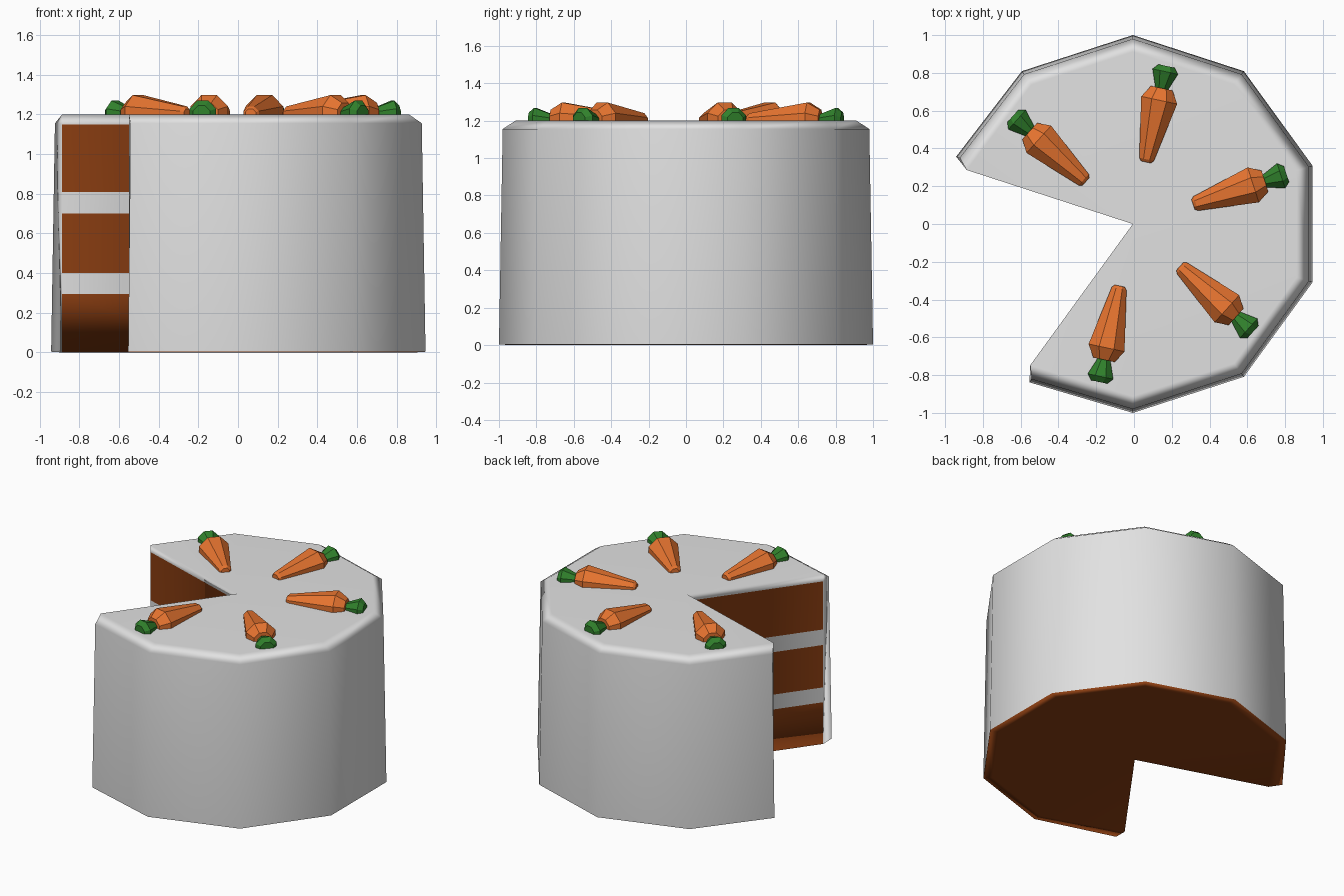
import bpy, bmesh
from math import radians, sin, cos, pi

if "Cube" in bpy.data.objects:
    bpy.data.objects.remove(bpy.data.objects["Cube"])


def material(name, rgb):
    m = bpy.data.materials.new(name)
    m.diffuse_color = (*rgb, 1)
    m.use_nodes = True
    m.node_tree.nodes["Principled BSDF"].inputs["Base Color"].default_value = m.diffuse_color
    return m


FROSTING = material("frosting", (0.76, 0.76, 0.76))
SPONGE = material("sponge", (0.27, 0.05, 0.006))
ORANGE = material("carrot_orange", (0.82, 0.18, 0.03))
GREEN = material("leaf_green", (0.03, 0.22, 0.025))
CX = -0.006  # the cake axis sits slightly left of the origin


def finish(name, bm, mats):
    bmesh.ops.recalc_face_normals(bm, faces=bm.faces[:])
    me = bpy.data.meshes.new(name)
    bm.to_mesh(me)
    bm.free()
    for m in mats:
        me.materials.append(m)
    ob = bpy.data.objects.new(name, me)
    bpy.context.collection.objects.link(ob)
    return ob


def polar(r, deg, z, shift=0.0):
    a = radians(deg)
    return (CX + r * cos(a) - shift * sin(a), r * sin(a) + shift * cos(a), z)


# Cake: a ten-sided drum missing two sides, with a softened top rim
bm = bmesh.new()
angles = [234 + 36 * i for i in range(9)]
shifts = [0.05] + [0] * 7 + [-0.05]
levels = [0, 0.295, 0.40, 0.70, 0.81, 1.15, 1.20]
CUT_R = 0.925

core = [bm.verts.new((CX, 0, z)) for z in levels]
cuts = [[bm.verts.new(polar(CUT_R, a, z)) for z in levels] for a in (angles[0], angles[-1])]


def ring(r, z):
    return [bm.verts.new(polar(r, a, z, s)) for a, s in zip(angles, shifts)]


def inner_ring(r, z, level):
    mid = [bm.verts.new(polar(r, a, z)) for a in angles[1:-1]]
    return [cuts[0][level]] + mid + [cuts[1][level]]


rings = [inner_ring(0.94, 0, 0), ring(1.0, 0.004), ring(0.98, 1.155), inner_ring(0.912, 1.2, -1)]


def face(verts, mat=0, smooth=False):
    f = bm.faces.new(verts)
    f.material_index = mat
    f.smooth = smooth


for k, (lo, hi) in enumerate(zip(rings, rings[1:])):
    for i in range(8):
        face([lo[i], lo[i + 1], hi[i + 1], hi[i]], 1 if k == 0 else 0, k > 0)
face([core[-1]] + rings[3], 0, True)
face([core[0]] + rings[0], 1)

# Cut walls with alternating sponge and cream layers, then the frosting ends
for col, end in zip(cuts, (0, -1)):
    for i in range(6):
        face([core[i], col[i], col[i + 1], core[i + 1]], 1 - i % 2)
    face([rings[1][end], rings[2][end]] + col[::-1])
cake = finish("cake", bm, [FROSTING, SPONGE])
cake.modifiers.new("soft_rim", 'WEIGHTED_NORMAL')


# Carrots: eight-sided turned shapes lying half sunk in the frosting
def turned(name, profile, deg, mat):
    bm = bmesh.new()
    a = radians(deg)
    loops = []
    for d, r in profile:
        loop = []
        for i in range(8):
            t = pi / 8 + i * pi / 4
            s = r * cos(t) * 1.05
            loop.append(bm.verts.new((CX + d * cos(a) - s * sin(a),
                                      d * sin(a) + s * cos(a),
                                      1.2 + r * sin(t) * 1.05)))
        loops.append(loop)
    for p, q in zip(loops, loops[1:]):
        for i in range(8):
            j = (i + 1) % 8
            bm.faces.new([p[i], p[j], q[j], q[i]])
    bm.faces.new(loops[0])
    bm.faces.new(loops[-1])
    return finish(name, bm, [mat])


root = [(0.335, 0.028), (0.35, 0.041), (0.67, 0.1), (0.735, 0.06)]
leaf = [(0.72, 0.03), (0.825, 0.071), (0.855, 0.045)]
for n, deg in enumerate((18, 78, 138, 258, 318), 1):
    turned(f"carrot_{n}", root, deg, ORANGE)
    turned(f"carrot_leaf_{n}", leaf, deg, GREEN)
